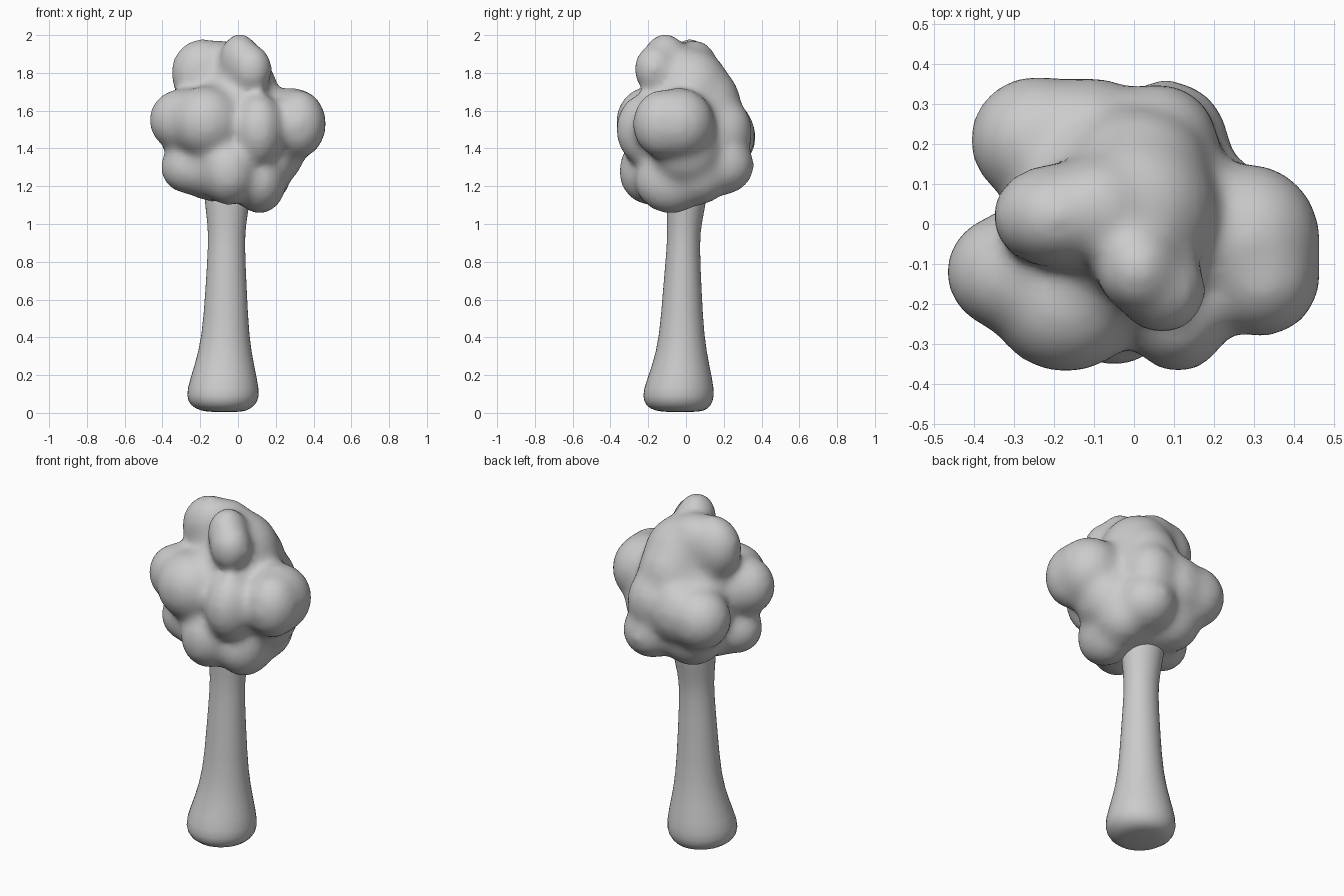
import bpy, bmesh
from math import sin, cos, pi
from mathutils import Matrix, Vector


def finish(bm, name):
    bmesh.ops.recalc_face_normals(bm, faces=bm.faces[:])
    for f in bm.faces:
        f.smooth = True
    mesh = bpy.data.meshes.new(name)
    bm.to_mesh(mesh)
    bm.free()
    ob = bpy.data.objects.new(name, mesh)
    bpy.context.collection.objects.link(ob)
    return ob


# Trunk: lofted rings (z, x min, x max, y min, y max)
rings = [
    (0.003, -0.16, 0.02, -0.13, 0.07),
    (0.02, -0.230, 0.070, -0.195, 0.120),
    (0.06, -0.270, 0.110, -0.229, 0.147),
    (0.12, -0.276, 0.117, -0.232, 0.154),
    (0.25, -0.232, 0.087, -0.180, 0.126),
    (0.40, -0.192, 0.060, -0.142, 0.097),
    (0.65, -0.174, 0.048, -0.124, 0.084),
    (0.90, -0.158, 0.036, -0.100, 0.072),
    (1.00, -0.162, 0.043, -0.101, 0.083),
    (1.15, -0.182, 0.070, -0.107, 0.115),
    (1.28, -0.190, 0.080, -0.110, 0.125),
]
bm = bmesh.new()
N = 20
loops = []
for z, x0, x1, y0, y1 in rings:
    loops.append([bm.verts.new(((x0 + x1) / 2 + (x1 - x0) / 2 * cos(2 * pi * i / N),
                                (y0 + y1) / 2 + (y1 - y0) / 2 * sin(2 * pi * i / N), z))
                  for i in range(N)])
for a, b in zip(loops, loops[1:]):
    for i in range(N):
        j = (i + 1) % N
        bm.faces.new((a[i], a[j], b[j], b[i]))
bm.faces.new(loops[0])
bm.faces.new(loops[-1])
trunk = finish(bm, "trunk")
sub = trunk.modifiers.new("Subdivision", 'SUBSURF')
sub.levels = sub.render_levels = 1

# Crown: overlapping leaf clumps (centre, radii) fused and softened
clumps = [
    ((-0.02, 0.00, 1.47), (0.29, 0.28, 0.35)),    # core
    ((0.00, 0.03, 1.69), (0.20, 0.20, 0.23)),     # upper core
    ((0.01, 0.13, 1.62), (0.17, 0.15, 0.20)),     # upper back
    ((0.285, -0.04, 1.53), (0.17, 0.18, 0.18)),   # right
    ((0.32, -0.13, 1.53), (0.135, 0.14, 0.17)),   # right, front half
    ((-0.19, 0.02, 1.80), (0.155, 0.12, 0.17)),   # upper left
    ((-0.09, 0.04, 1.82), (0.13, 0.12, 0.145)),   # top
    ((0.01, -0.11, 1.87), (0.095, 0.105, 0.13)),  # top knob
    ((0.07, -0.165, 1.82), (0.10, 0.10, 0.12)),   # top knob, front half
    ((-0.30, -0.12, 1.55), (0.16, 0.14, 0.155)),  # left
    ((-0.17, -0.19, 1.54), (0.18, 0.17, 0.18)),   # front left
    ((0.11, -0.22, 1.50), (0.12, 0.14, 0.18)),    # front right
    ((0.115, -0.08, 1.23), (0.13, 0.18, 0.165)),  # lower front right
    ((-0.05, -0.19, 1.28), (0.14, 0.155, 0.17)),  # lower front
    ((0.13, 0.06, 1.27), (0.14, 0.16, 0.16)),     # lower right
    ((0.20, 0.00, 1.38), (0.14, 0.17, 0.16)),     # under right
    ((-0.12, -0.07, 1.30), (0.20, 0.19, 0.17)),   # lower middle
    ((-0.26, -0.09, 1.30), (0.14, 0.13, 0.13)),   # lower left
    ((0.08, 0.19, 1.31), (0.15, 0.16, 0.145)),    # lower back right
    ((-0.24, 0.21, 1.46), (0.16, 0.15, 0.16)),    # back left
    ((-0.11, 0.22, 1.47), (0.15, 0.135, 0.17)),   # back middle
    ((-0.13, 0.13, 1.31), (0.17, 0.15, 0.16)),    # under back left
    ((0.06, 0.20, 1.49), (0.14, 0.14, 0.17)),     # back right
]
bm = bmesh.new()
for c, r in clumps:
    size = Vector(r) + Vector((0.013,) * 3)
    bmesh.ops.create_icosphere(bm, subdivisions=4, radius=1,
                               matrix=Matrix.LocRotScale(Vector(c), None, size))
crown = finish(bm, "crown")
fuse = crown.modifiers.new("Fuse", 'REMESH')
fuse.mode = 'VOXEL'
fuse.voxel_size = 0.02
fuse.use_smooth_shade = True
soft = crown.modifiers.new("Soften", 'SMOOTH')
soft.factor = 0.5
soft.iterations = 28
